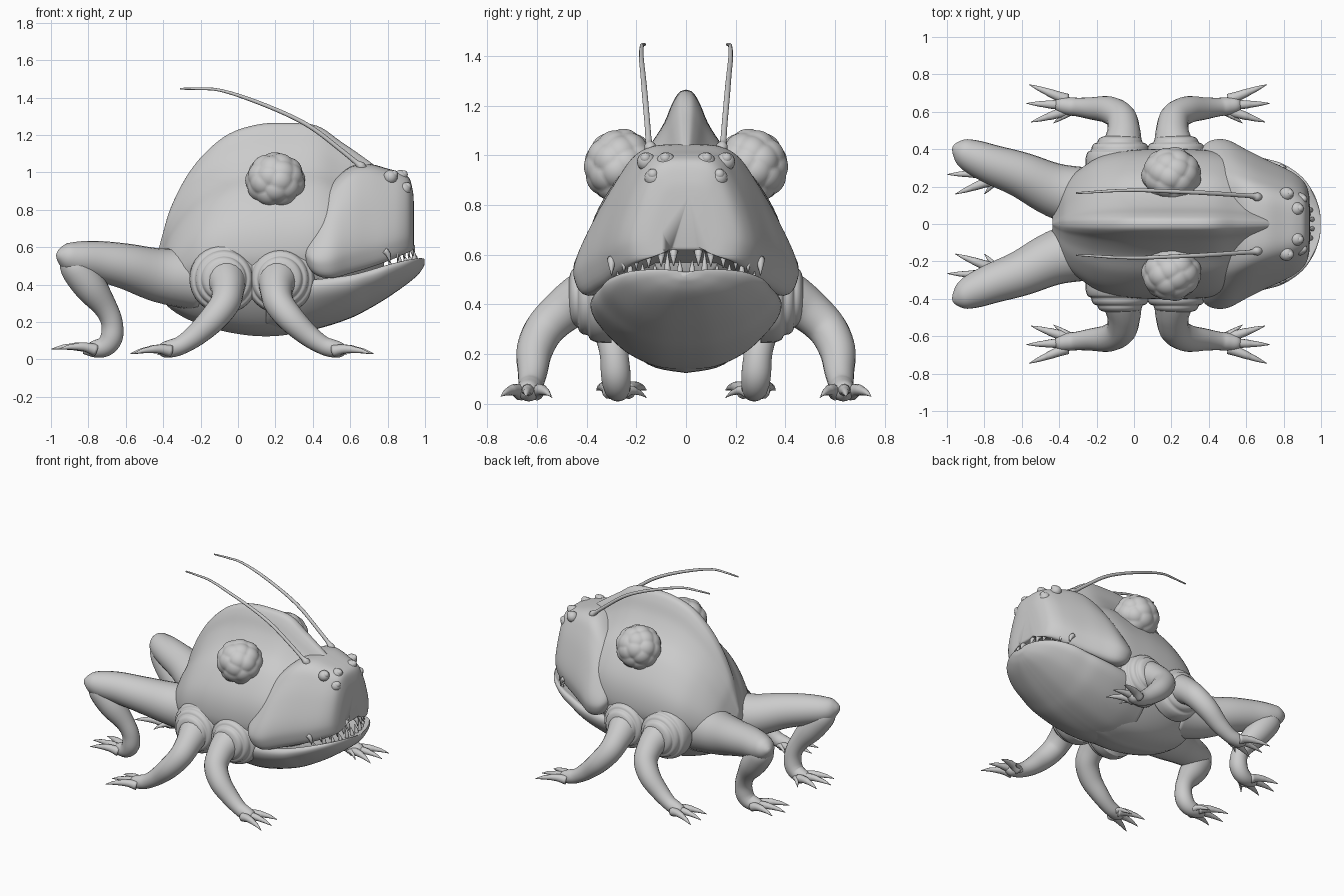
import bpy, bmesh, math
from mathutils import Vector, Matrix

if "Cube" in bpy.data.objects:
    bpy.data.objects.remove(bpy.data.objects["Cube"])


def spline(pts, n):
    """Catmull-Rom resampling of tuples, n steps per span."""
    out = []
    for i in range(len(pts) - 1):
        a, b, c, d = (pts[max(i - 1, 0)], pts[i], pts[i + 1], pts[min(i + 2, len(pts) - 1)])
        for k in range(n):
            t = k / n
            out.append(tuple(0.5 * (2 * q + (r - p) * t + (2 * p - 5 * q + 4 * r - s) * t * t
                                    + (3 * q - p - 3 * r + s) * t ** 3)
                             for p, q, r, s in zip(a, b, c, d)))
    return out + [tuple(pts[-1])]


def skin(bm, rings):
    """Bridge a list of point rings and cap both ends."""
    vs = [[bm.verts.new(p) for p in ring] for ring in rings]
    n = len(vs[0])
    for a, b in zip(vs, vs[1:]):
        for i in range(n):
            bm.faces.new((a[i], a[(i + 1) % n], b[(i + 1) % n], b[i]))
    bm.faces.new(vs[0][::-1])
    bm.faces.new(vs[-1])


def tube(bm, path, sides=16, n=4):
    """Round tube through (x, y, z, radius) points."""
    pts = spline(path, n)
    u = None
    rings = []
    for i, p in enumerate(pts):
        t = (Vector(pts[min(i + 1, len(pts) - 1)][:3]) - Vector(pts[max(i - 1, 0)][:3])).normalized()
        if u is None:
            u = t.orthogonal()
        u = (u - t * u.dot(t)).normalized()
        v = t.cross(u)
        r = max(p[3], 0.002)
        rings.append([Vector(p[:3]) + r * (math.cos(a) * u + math.sin(a) * v)
                      for a in (2 * math.pi * k / sides for k in range(sides))])
    skin(bm, rings)


def finish(bm, name, mirror=True):
    bmesh.ops.recalc_face_normals(bm, faces=bm.faces)
    me = bpy.data.meshes.new(name)
    bm.to_mesh(me)
    bm.free()
    me.shade_smooth()
    ob = bpy.data.objects.new(name, me)
    bpy.context.collection.objects.link(ob)
    if mirror:
        m = ob.modifiers.new("mirror", 'MIRROR')
        m.use_axis = (False, True, False)
        m.use_mirror_merge = False
    return ob


def loft(name, section, stations):
    """Symmetric loft along x; section is (width, height) fractions, stations (x, bottom, top, half width)."""
    half = spline(section, 5)
    rings = []
    for x, zb, zt, w in spline(stations, 5):
        right = [(x, w * a, zb + (zt - zb) * b) for a, b in half]
        rings.append(right + [(x, -y, z) for _, y, z in right[-2:0:-1]])
    bm = bmesh.new()
    skin(bm, rings)
    return finish(bm, name, False)


# Humped trunk with narrow crest
loft("trunk",
     [(0, 0), (.38, .03), (.7, .14), (.95, .31), (1, .42), (.92, .55), (.68, .69),
      (.42, .78), (.24, .87), (.14, .95), (.07, .99), (0, 1)],
     [(-.435, .42, .55, .05), (-.40, .32, .68, .16), (-.36, .27, .81, .23), (-.28, .22, .97, .30),
      (-.18, .18, 1.10, .36), (-.05, .145, 1.205, .39), (.1, .125, 1.255, .40), (.25, .13, 1.265, .40),
      (.42, .17, 1.25, .39), (.55, .26, 1.165, .35), (.68, .42, 1.075, .26), (.78, .5, 1.0, .18)])

# Upper head with bulging cheeks
loft("upper_head",
     [(0, .1), (.5, .09), (.88, 0), (1, .14), (.98, .32), (.83, .6), (.68, .8), (.54, .93), (.34, .99), (0, 1)],
     [(.35, .55, .70, .34), (.37, .50, .76, .41), (.42, .45, .85, .445), (.5, .435, .95, .445),
      (.6, .46, 1.03, .395), (.7, .49, 1.045, .345), (.8, .525, 1.02, .30), (.87, .555, 1.0, .26),
      (.915, .575, .97, .215), (.935, .59, .9, .16), (.94, .61, .84, .10)])

# Scooped lower jaw and throat
loft("lower_jaw",
     [(0, 0), (.32, .04), (.66, .25), (.92, .6), (1, .85), (.95, 1), (.82, .95), (.5, .85), (0, .83)],
     [(.15, .14, .40, .33), (.3, .14, .42, .37), (.45, .17, .43, .385), (.6, .22, .45, .375),
      (.7, .27, .475, .35), (.8, .33, .505, .32), (.9, .40, .53, .25), (.96, .45, .54, .165),
      (.99, .49, .54, .085), (.998, .51, .535, .03)])


def flip(path, on):
    """Turn a front-leg path into a middle-leg path."""
    return [(.15 - p[0],) + tuple(p[1:]) for p in path] if on else path


def toe(bm, start, tip, r, back):
    """Toe with knuckle and long tapered claw."""
    s, t = Vector(start), Vector(tip)
    path = [(*(s.lerp(t, f) + Vector((0, 0, h))), r * k)
            for f, h, k in ((0, 0, 1.1), (.25, .012, .85), (.45, .014, .72), (.55, .012, .6),
                            (.75, .008, .42), (1, -.005, .05))]
    tube(bm, flip(path, back), 10, 3)


# Front and middle legs with concentric folds at the shoulders
for name, back in (("front", False), ("middle", True)):
    bm = bmesh.new()
    folds = ((.30, .185), (.33, .185), (.36, .182), (.385, .172), (.395, .155), (.415, .150), (.430, .138),
             (.436, .122), (.450, .116), (.462, .104), (.470, .08), (.476, .04))
    tube(bm, flip([(.225, y, .43, r) for y, r in folds], back), 32, 3)
    finish(bm, name + "_shoulder_folds")
    bm = bmesh.new()
    tube(bm, flip([(.22, .36, .44, .13), (.21, .43, .415, .105), (.205, .50, .37, .088), (.22, .57, .30, .08),
                   (.285, .61, .215, .073), (.375, .618, .13, .06), (.45, .625, .078, .05), (.50, .63, .06, .048),
                   (.55, .637, .05, .04), (.58, .64, .045, .015)], back), 20, 5)
    for ty, tx in ((.545, .70), (.645, .725), (.745, .71)):
        toe(bm, (.51, .635 + (ty - .645) * .3, .045), (tx, ty, .035), .03, back)
    toe(bm, (.49, .60, .045), (.58, .54, .03), .02, back)
    finish(bm, name + "_legs")

# Hind legs
bm = bmesh.new()
tube(bm, [(-.22, .13, .43, .17), (-.42, .18, .45, .145), (-.6, .262, .498, .122), (-.75, .315, .527, .107),
          (-.86, .36, .54, .092), (-.92, .39, .553, .07), (-.955, .405, .56, .035), (-.968, .41, .563, .01)], 24, 5)
tube(bm, [(-.90, .38, .565, .05), (-.87, .36, .50, .085), (-.79, .335, .39, .088), (-.71, .305, .28, .064),
          (-.675, .29, .20, .058), (-.675, .283, .12, .06), (-.71, .278, .07, .055), (-.77, .272, .055, .045),
          (-.83, .27, .05, .02)], 20, 5)
for ty, tx in ((.16, -.955), (.265, -.998), (.36, -.955)):
    toe(bm, (-.76, .272 + (ty - .265) * .35, .05), (tx, ty, .06), .03, False)
toe(bm, (-.72, .25, .045), (-.80, .16, .03), .022, False)
finish(bm, "hind_legs")

# Big lumpy compound eyes
bm = bmesh.new()
bmesh.ops.create_icosphere(bm, subdivisions=5, radius=1)
N = 34
seeds = []
for i in range(N):
    z = 1 - 2 * (i + .5) / N
    a = i * 2.39996
    seeds.append(Vector((math.cos(a) * math.sqrt(1 - z * z), z, math.sin(a) * math.sqrt(1 - z * z))))
for v in bm.verts:
    d = min((v.co - s).length for s in seeds)
    v.co *= 1.01 - .5 * d * d
bmesh.ops.transform(bm, verts=bm.verts,
                    matrix=Matrix.Translation((.2, .262, .955)) @ Matrix.Diagonal((.16, .15, .152, 1)))
finish(bm, "compound_eyes")

# Small brow eyes in raised sockets
bm = bmesh.new()
for p in ((.815, .16, .975), (.868, .08, .975), (.887, .13, .91)):
    for off, r in ((0, .038), (.024, .022)):
        c = Vector(p) + off * Vector((.75, .15, .6))
        bmesh.ops.create_uvsphere(bm, u_segments=16, v_segments=10, radius=r, matrix=Matrix.Translation(c))
finish(bm, "brow_eyes")

# Antennae
bm = bmesh.new()
tube(bm, [(.675, .14, 1.015, .02), (.655, .145, 1.035, .024), (.63, .15, 1.055, .014), (.55, .155, 1.12, .012),
          (.4, .165, 1.235, .012), (.25, .172, 1.315, .011), (.05, .18, 1.395, .01), (-.1, .178, 1.44, .008),
          (-.2, .172, 1.447, .007), (-.31, .165, 1.447, .005)], 10, 4)
finish(bm, "antennae")

# Sparse teeth along both jaws
bm = bmesh.new()
for i in range(6):
    y = .025 + i * .05
    x, drop = -1.75 * y * y, .5 * y * y
    h = (.07, .105, .06)[i % 3]
    tube(bm, [(.955 + x, y, .51 - drop, .015), (.95 + x, y, .51 - drop + h * .5, .011),
              (.935 + x, y, .51 - drop + h, .001)], 8, 2)
    tube(bm, [(.915 + x, y + .025, .62 - drop, .018), (.935 + x, y + .025, .60 - drop, .014),
              (.945 + x, y + .025, .555 - drop, .001)], 8, 2)
finish(bm, "teeth")
